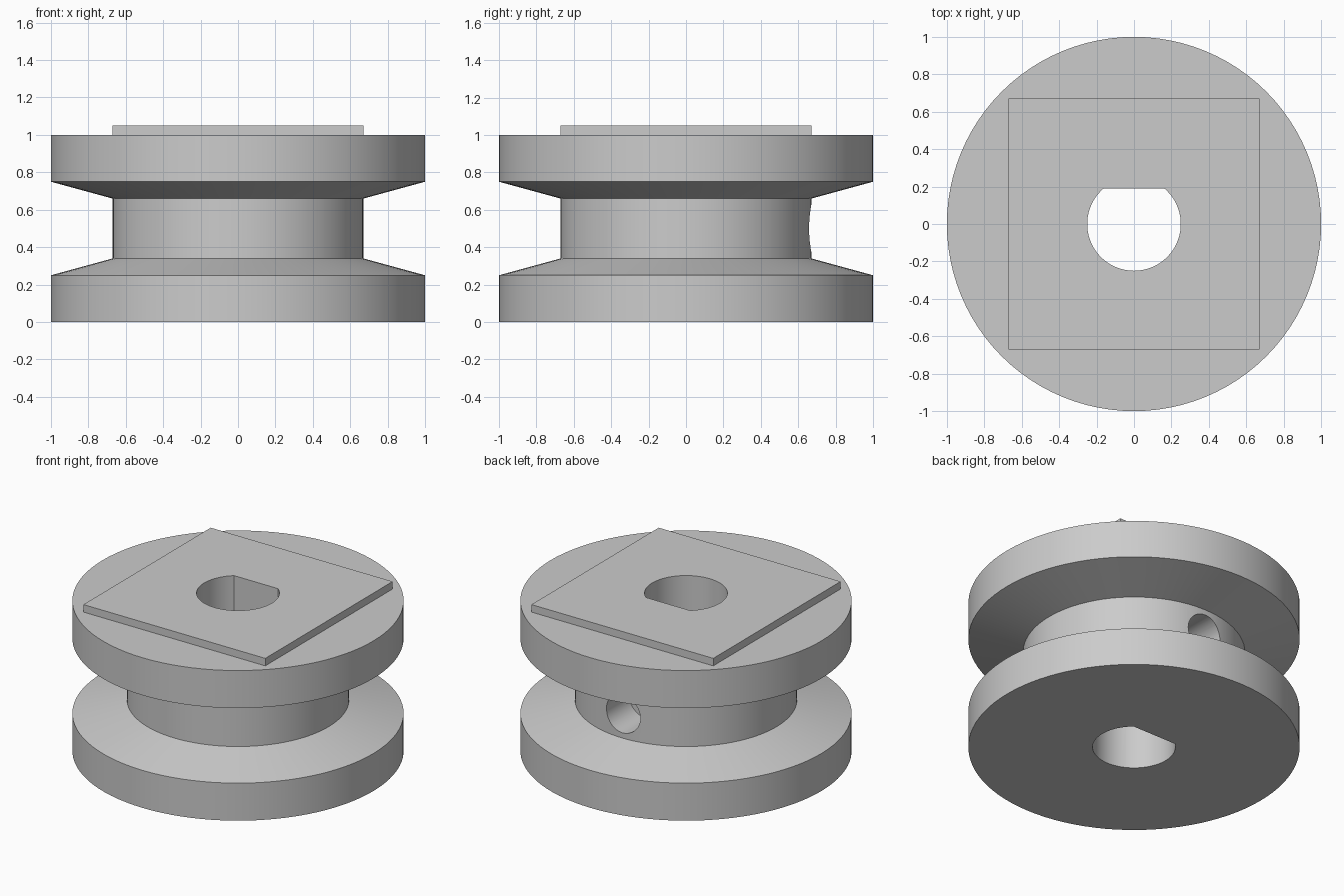
import bpy, bmesh, math
from mathutils import Matrix

if "Cube" in bpy.data.objects:
    bpy.data.objects.remove(bpy.data.objects["Cube"])

grey = bpy.data.materials.new("plain grey")
grey.use_nodes = True
grey.diffuse_color = (0.6, 0.6, 0.6, 1)
grey.node_tree.nodes["Principled BSDF"].inputs["Base Color"].default_value = (0.6, 0.6, 0.6, 1)


def make_object(name, bm):
    bmesh.ops.recalc_face_normals(bm, faces=bm.faces)
    mesh = bpy.data.meshes.new(name)
    bm.to_mesh(mesh)
    bm.free()
    mesh.materials.append(grey)
    obj = bpy.data.objects.new(name, mesh)
    bpy.context.collection.objects.link(obj)
    return obj


def lathe(name, profile, sides):
    bm = bmesh.new()
    rings = [[bm.verts.new((r * math.cos(math.tau * i / sides),
                            r * math.sin(math.tau * i / sides), z))
              for i in range(sides)] for r, z in profile]
    for low, high in zip(rings, rings[1:]):
        for i in range(sides):
            j = (i + 1) % sides
            bm.faces.new((low[i], low[j], high[j], high[i]))
    bm.faces.new(rings[0])
    bm.faces.new(rings[-1])
    return make_object(name, bm)


def extrude(name, outline, z0, z1):
    bm = bmesh.new()
    face = bm.faces.new([bm.verts.new((x, y, z0)) for x, y in outline])
    new = bmesh.ops.extrude_face_region(bm, geom=[face])["geom"]
    bmesh.ops.translate(bm, vec=(0, 0, z1 - z0),
                        verts=[v for v in new if isinstance(v, bmesh.types.BMVert)])
    return make_object(name, bm)


def cut(obj, cutter):
    mod = obj.modifiers.new("cut", "BOOLEAN")
    mod.operation = "DIFFERENCE"
    mod.solver = "EXACT"
    mod.object = cutter
    bpy.context.view_layer.objects.active = obj
    bpy.ops.object.modifier_apply(modifier=mod.name)


# Grooved wheel body
wheel = lathe("grooved_wheel", [(1, 0), (1, 0.25), (0.67, 0.34), (0.67, 0.66),
                                (1, 0.75), (1, 1)], 96)

# Square raised plate on top
s = 0.67
plate = extrude("square_plate", [(-s, -s), (s, -s), (s, s), (-s, s)], 1, 1.05)

# D-shaped shaft bore, flat towards the back
bore_r, flat_y = 0.25, 0.19
start = math.pi - math.asin(flat_y / bore_r)
sweep = math.tau - (start - (math.pi - start))
arc = [start + sweep * i / 48 for i in range(49)]
bore = extrude("bore_cutter", [(bore_r * math.cos(a), bore_r * math.sin(a)) for a in arc],
               -0.2, 1.3)

# Round blind hole in the back of the hub
bm = bmesh.new()
bmesh.ops.create_cone(bm, cap_ends=True, segments=48, radius1=0.125, radius2=0.125, depth=0.5,
                      matrix=Matrix.Translation((0, 0.67, 0.5)) @ Matrix.Rotation(math.pi / 2, 4, "X"))
hole = make_object("hole_cutter", bm)

cut(wheel, bore)
cut(wheel, hole)
cut(plate, bore)
for cutter in (bore, hole):
    bpy.data.objects.remove(cutter)

# Smooth round walls, crisp edges
for obj in (wheel, plate):
    bpy.ops.object.select_all(action="DESELECT")
    obj.select_set(True)
    bpy.context.view_layer.objects.active = obj
    bpy.ops.object.shade_smooth_by_angle(angle=math.radians(12))
